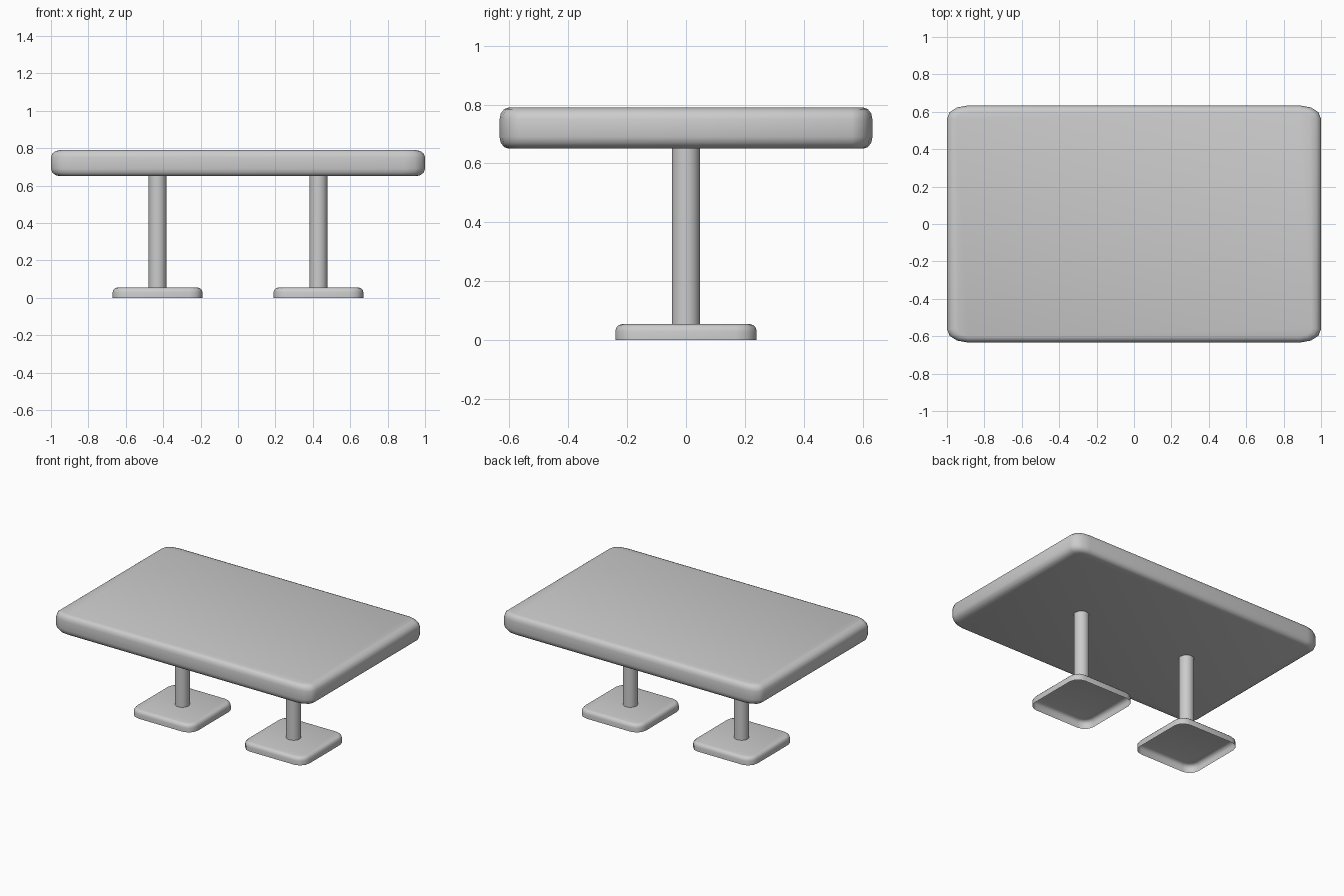
import bpy, bmesh, math
from mathutils import Vector

if "Cube" in bpy.data.objects:
    bpy.data.objects.remove(bpy.data.objects["Cube"])


def finish(name, bm, loc):
    bmesh.ops.recalc_face_normals(bm, faces=bm.faces)
    mesh = bpy.data.meshes.new(name)
    bm.to_mesh(mesh)
    bm.free()
    obj = bpy.data.objects.new(name, mesh)
    bpy.context.collection.objects.link(obj)
    obj.location = loc
    bpy.ops.object.select_all(action='DESELECT')
    obj.select_set(True)
    bpy.context.view_layer.objects.active = obj
    bpy.ops.object.shade_smooth_by_angle(angle=math.radians(50))
    return obj


def slab(name, loc, size, corner, edge, stretch=(1, 1, 1), open_bottom=False):
    """Box with rounded plan corners and softened rims, standing on loc."""
    bm = bmesh.new()
    bmesh.ops.create_cube(bm, size=1)
    for v in bm.verts:
        v.co = Vector((v.co.x * size[0], v.co.y * size[1], (v.co.z + 0.5) * size[2]))
    upright = [e for e in bm.edges if abs(e.verts[0].co.z - e.verts[1].co.z) > 1e-4]
    bmesh.ops.bevel(bm, geom=upright, offset=corner, segments=3, profile=0.5, affect='EDGES')
    if open_bottom:
        base = [f for f in bm.faces if all(v.co.z < 1e-5 for v in f.verts)]
        bmesh.ops.delete(bm, geom=base, context='FACES')
    rims = [e for e in bm.edges if not e.is_boundary
            and abs(e.verts[0].co.z - e.verts[1].co.z) < 1e-4]
    bmesh.ops.bevel(bm, geom=rims, offset=edge, segments=3, profile=0.5, affect='EDGES')
    bmesh.ops.scale(bm, vec=stretch, verts=bm.verts)
    return finish(name, bm, loc)


def post(name, loc, radius, height):
    bm = bmesh.new()
    bmesh.ops.create_cone(bm, cap_ends=False, segments=24, radius1=radius,
                          radius2=radius, depth=height)
    bmesh.ops.translate(bm, vec=(0, 0, height / 2), verts=bm.verts)
    return finish(name, bm, loc)


# Table top, its rounding slightly stretched along the length
slab("table_top", (0, 0, 0.65), (2, 2, 0.175), 0.11, 0.05, stretch=(1, 0.633, 0.8))

# Two pedestals: open-bottomed foot plate and round column
for side, x in (("left", -0.43), ("right", 0.43)):
    slab(side + "_foot", (x, 0, 0), (0.48, 0.48, 0.055), 0.07, 0.025, open_bottom=True)
    post(side + "_column", (x, 0, 0.055), 0.048, 0.595)
